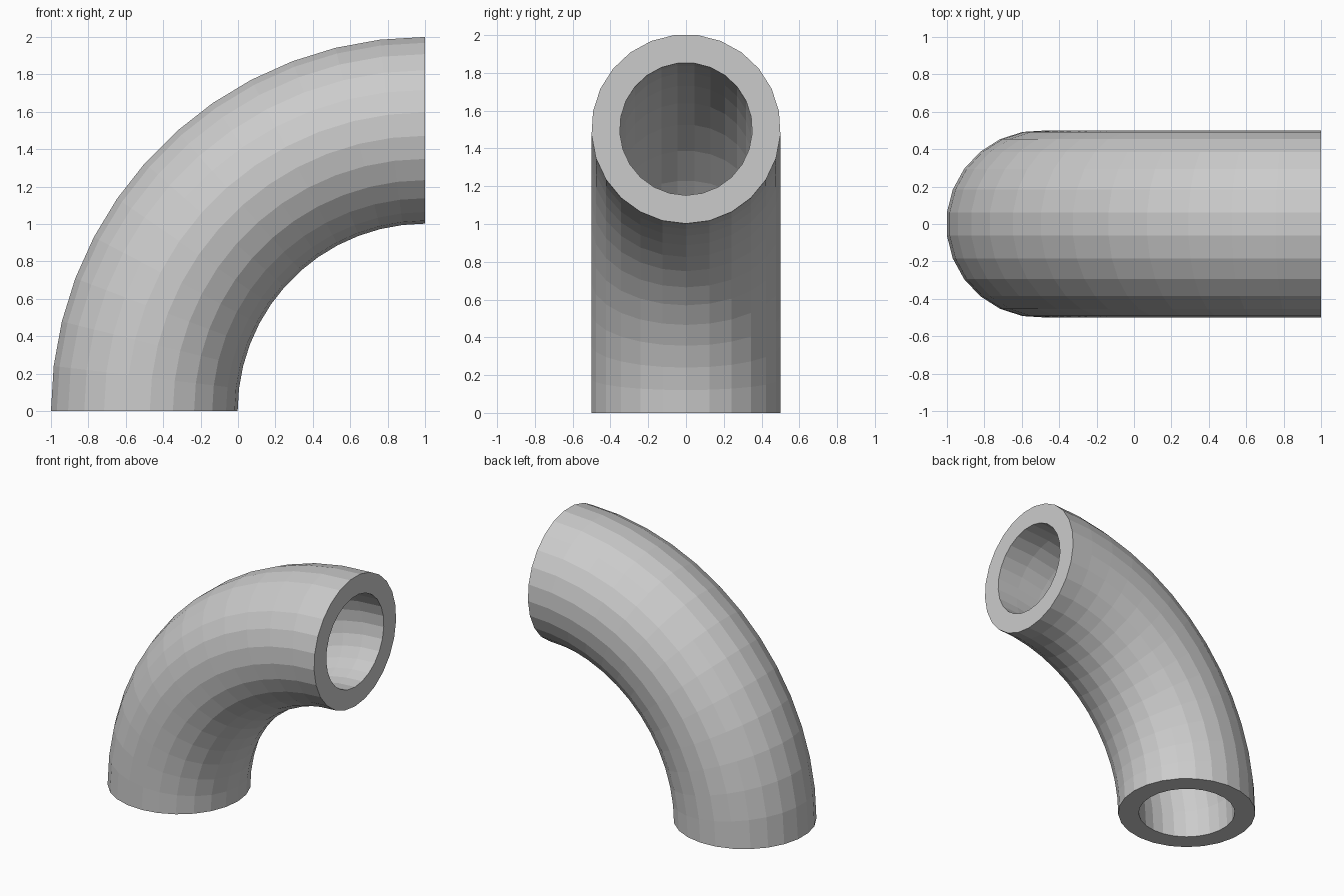
import bpy, bmesh
from math import sin, cos, pi

if "Cube" in bpy.data.objects:
    bpy.data.objects.remove(bpy.data.objects["Cube"])

SIDES, STEPS = 25, 13
BEND, OUTER, INNER = 1.503, 0.501, 0.351   # bend radius, pipe radii
PIVOT_X = 1.0                              # bend centre at (1, 0, 0)

bm = bmesh.new()


def ring(radius, turn):
    """One circle of the pipe at a given angle around the bend."""
    verts = []
    for i in range(SIDES):
        a = 2 * pi * i / SIDES
        d = BEND - radius * cos(a)
        verts.append(bm.verts.new((PIVOT_X - d * cos(turn), radius * sin(a), d * sin(turn))))
    return verts


def bridge(a, b):
    """Quads between two matching rings."""
    for i in range(SIDES):
        j = (i + 1) % SIDES
        bm.faces.new((a[i], a[j], b[j], b[i]))


# Outer and inner walls
walls = [[ring(r, pi / 2 * s / STEPS) for s in range(STEPS + 1)] for r in (OUTER, INNER)]
for wall in walls:
    for a, b in zip(wall, wall[1:]):
        bridge(a, b)

# Flat end rims
for end in (0, -1):
    bridge(walls[0][end], walls[1][end])

bmesh.ops.recalc_face_normals(bm, faces=bm.faces)
mesh = bpy.data.meshes.new("pipe_elbow")
bm.to_mesh(mesh)
bm.free()
bpy.context.collection.objects.link(bpy.data.objects.new("pipe_elbow", mesh))
